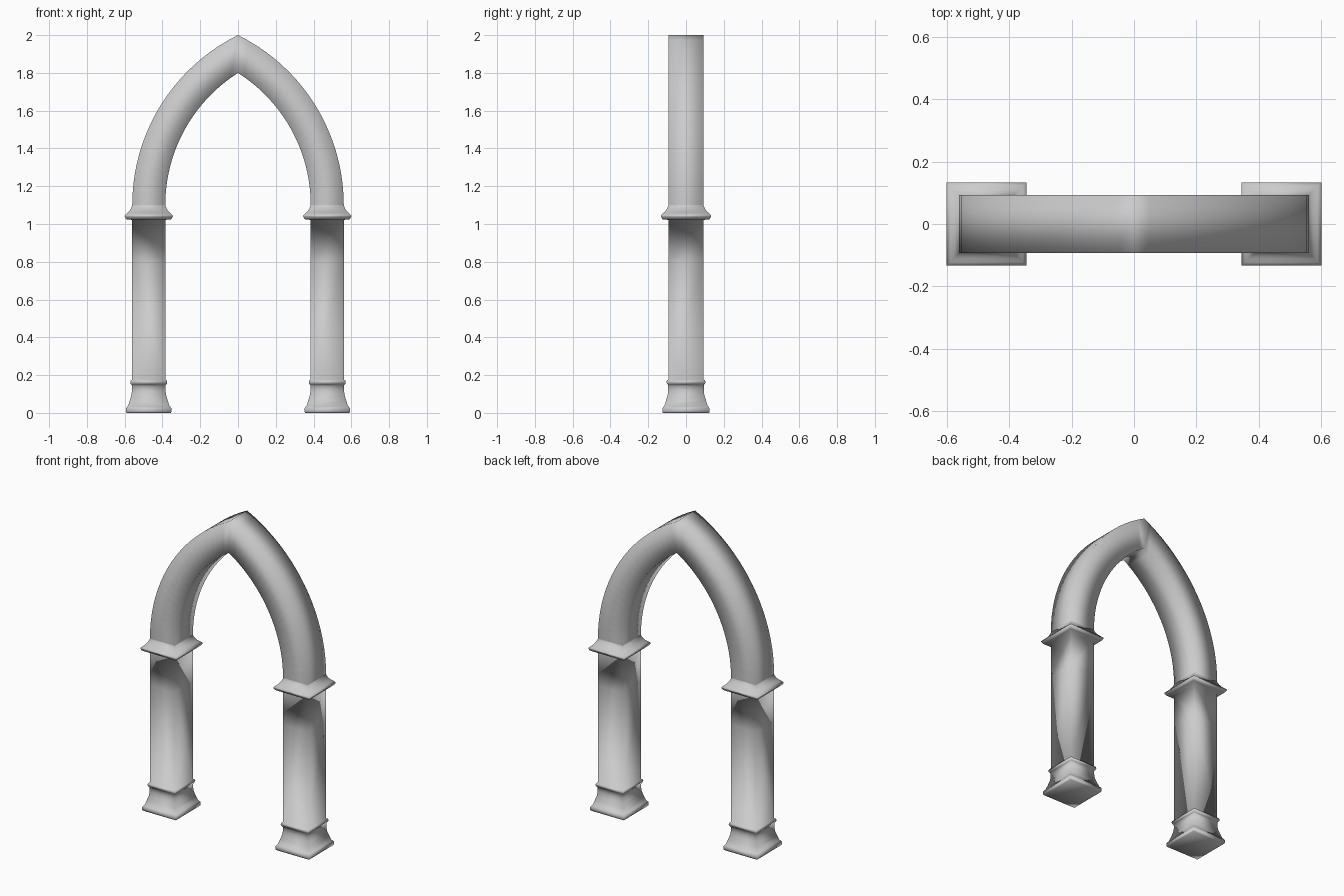
import bpy, bmesh
from math import atan2, cos, sin

if "Cube" in bpy.data.objects:
    bpy.data.objects.remove(bpy.data.objects["Cube"])

CX, HX, HY = 0.4725, 0.0875, 0.093   # pillar centre and half widths
SPRING_Z = 1.10                      # height where the arch starts


def loft(name, rings, cap_start):
    """Skin four-cornered rings into a smooth tube, mirrored across x = 0."""
    bm = bmesh.new()
    loops = [[bm.verts.new(co) for co in ring] for ring in rings]
    for a, b in zip(loops, loops[1:]):
        for i in range(4):
            j = (i + 1) % 4
            bm.faces.new((a[i], a[j], b[j], b[i]))
    if cap_start:
        bm.faces.new(loops[0][::-1])
    for f in bm.faces:
        f.smooth = True
    bmesh.ops.recalc_face_normals(bm, faces=bm.faces)
    me = bpy.data.meshes.new(name)
    bm.to_mesh(me)
    bm.free()
    ob = bpy.data.objects.new(name, me)
    bpy.context.collection.objects.link(ob)
    mirror = ob.modifiers.new("Mirror", 'MIRROR')
    mirror.use_axis = (True, False, False)
    mirror.merge_threshold = 0.0005
    return ob


def square_ring(d, z):
    x, y = HX + d, HY + d
    return [(CX - x, -y, z), (CX + x, -y, z), (CX + x, y, z), (CX - x, y, z)]


# Pillars: (overhang, height) profile through base, shaft and capital
profile = [
    (0.029, 0.0), (0.032, 0.006), (0.032, 0.024), (0.026, 0.033),
    (0.022, 0.037), (0.013, 0.065), (0.004, 0.095), (0.001, 0.12),
    (0.001, 0.143), (0.004, 0.15), (0.008, 0.154), (0.010, 0.163),
    (0.008, 0.172), (0.0, 0.176),
    (0.0, 0.80), (0.0, 1.022),
    (0.029, 1.024), (0.034, 1.028), (0.040, 1.040), (0.040, 1.045),
    (0.029, 1.056), (0.017, 1.067), (0.008, 1.080), (0.002, 1.093),
    (0.0, SPRING_Z),
]
loft("pillars", [square_ring(d, z) for d, z in profile], True)

# Pointed arch: concentric inner and outer arcs, mitred at the centre line
ARC_X = -0.4435
R_IN, R_OUT = CX - HX - ARC_X, CX + HX - ARC_X
STEPS = 20


def arc_point(r, t):
    apex_z = (r * r - ARC_X * ARC_X) ** 0.5
    a = t * atan2(apex_z, -ARC_X)
    x = 0.0 if t == 1 else ARC_X + r * cos(a)
    return x, SPRING_Z + r * sin(a)


rings = []
for s in range(STEPS + 1):
    (xi, zi), (xo, zo) = arc_point(R_IN, s / STEPS), arc_point(R_OUT, s / STEPS)
    rings.append([(xi, -HY, zi), (xo, -HY, zo), (xo, HY, zo), (xi, HY, zi)])
loft("pointed_arch", rings, False)
